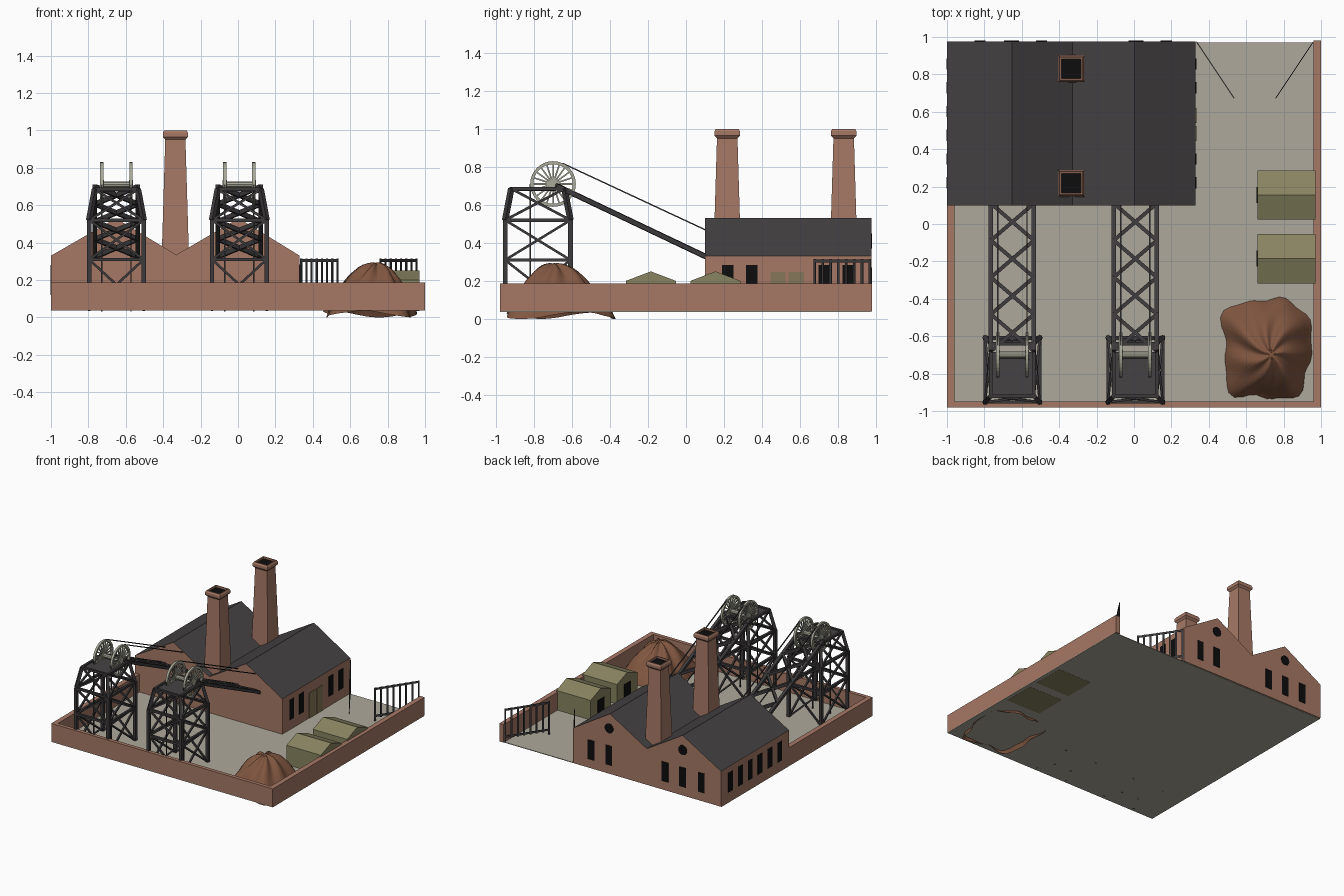
import bpy, bmesh, math
from mathutils import Vector, Matrix

if "Cube" in bpy.data.objects:
    bpy.data.objects.remove(bpy.data.objects["Cube"])


def material(name, r, g, b):
    m = bpy.data.materials.new(name)
    m.diffuse_color = (r, g, b, 1)
    m.use_nodes = True
    m.node_tree.nodes["Principled BSDF"].inputs["Base Color"].default_value = m.diffuse_color
    return m


BRICK = material("brick", .38, .19, .13)
SLATE = material("roof_slate", .061, .055, .057)
STEEL = material("dark_steel", .047, .042, .045)
GROUND = material("pale_ground", .42, .395, .325)
KHAKI = material("khaki", .25, .23, .12)
PALE = material("pale_metal", .40, .40, .32)
EARTH = material("brown_earth", .22, .095, .052)
BLACK = material("black", .004, .004, .004)
DOOR = material("door_olive", .24, .19, .10)


def finish(name, bm, *mats):
    bmesh.ops.recalc_face_normals(bm, faces=bm.faces)
    me = bpy.data.meshes.new(name)
    bm.to_mesh(me)
    bm.free()
    for m in mats:
        me.materials.append(m)
    ob = bpy.data.objects.new(name, me)
    bpy.context.collection.objects.link(ob)
    return ob


def box(bm, x0, x1, y0, y1, z0, z1):
    mid = Vector((x0 + x1, y0 + y1, z0 + z1)) / 2
    bmesh.ops.create_cube(bm, size=1, matrix=Matrix.Translation(mid)
                          @ Matrix.Diagonal((x1 - x0, y1 - y0, z1 - z0, 1)))


def bar(bm, p, q, w, h=None):
    p, q = Vector(p), Vector(q)
    d = q - p
    bmesh.ops.create_cube(bm, size=1, matrix=Matrix.Translation((p + q) / 2)
                          @ d.to_track_quat('Z', 'Y').to_matrix().to_4x4()
                          @ Matrix.Diagonal((w, h or w, d.length, 1)))


def prism(bm, profile, offset):
    """Extrude a closed polygon by an offset."""
    f = bm.faces.new([bm.verts.new(p) for p in profile])
    new = bmesh.ops.extrude_face_region(bm, geom=[f])["geom"]
    bmesh.ops.translate(bm, vec=offset, verts=[v for v in new if isinstance(v, bmesh.types.BMVert)])


def roofed(name, profile, offset, wall, roof):
    """Prism whose upward faces get the roof colour."""
    bm = bmesh.new()
    prism(bm, profile, offset)
    bmesh.ops.recalc_face_normals(bm, faces=bm.faces)
    for f in bm.faces:
        f.material_index = 1 if f.normal.z > .3 else 0
    return finish(name, bm, wall, roof)


# ground slab and yard walls
bm = bmesh.new()
box(bm, -1, 1, -.98, .97, .036, .041)
finish("ground", bm, GROUND)
bm = bmesh.new()
box(bm, -1, -.96, -.95, .1, .04, .187)
box(bm, .96, 1, -.95, .98, .04, .187)
box(bm, -1, 1, -.98, -.95, .04, .187)
finish("yard_wall", bm, BRICK)

# twin-gabled engine house
prof = [(-1, .04), (.33, .04), (.33, .33), (.003, .53), (-.33, .335), (-.653, .53), (-1, .33)]
roofed("engine_house", [(x, .1, z) for x, z in prof], (0, .877, 0), BRICK, SLATE)

# windows on the sides and back
bm = bmesh.new()
side_y = [.22 + .127 * i for i in range(6)]
for i, y in enumerate(side_y):
    box(bm, -1.002, -.997, y - .03, y + .03, .12, .28)
    if i not in (2, 3):
        box(bm, .327, .333, y - .03, y + .03, .12, .283)
for x in (.172, .013, -.495, -.655, -.823):
    box(bm, x - .03, x + .03, .974, .98, .11, .27)
for x in (.01, -.655):
    bmesh.ops.create_cone(bm, cap_ends=True, segments=12, radius1=.04, radius2=.04, depth=.006,
                          matrix=Matrix.Translation((x, .977, .41)) @ Matrix.Rotation(math.pi / 2, 4, 'X'))
finish("windows", bm, BLACK)
bm = bmesh.new()
box(bm, .327, .334, .445, .525, .04, .247)
box(bm, .327, .334, .54, .62, .04, .247)
finish("double_door", bm, DOOR)

# tapered chimneys, lofted from square rings (height, half width)
for i, y in enumerate((.217, .83)):
    bm = bmesh.new()
    prev = None
    for z, h in ((.32, .073), (.95, .054), (.965, .067), (.988, .067), (1, .06), (1, .052), (.985, .052)):
        ring = [bm.verts.new((-.335 + sx * h, y + sy * h, z))
                for sx, sy in ((-1, -1), (1, -1), (1, 1), (-1, 1))]
        if prev:
            for k in range(4):
                bm.faces.new((prev[k], prev[(k + 1) % 4], ring[(k + 1) % 4], ring[k]))
        prev = ring
    bm.faces.new(prev).material_index = 1
    finish(f"chimney_{i + 1}", bm, BRICK, BLACK)

# winding towers
WY, WZ, WR = -.70, .71, .12            # wheel centre and radius
LEVELS = [(.04, .146, .172), (.31, .146, .172), (.52, .146, .172), (.685, .115, .14)]
TY = -.78
SIGNS = ((-1, -1), (1, -1), (1, 1), (-1, 1))


def tower(cx, tag):
    # legs, level rings and cross bracing
    bm = bmesh.new()
    rings = [[Vector((cx + sx * hx, TY + sy * hy, z)) for sx, sy in SIGNS] for z, hx, hy in LEVELS]
    for lv, (a, b) in enumerate(zip(rings, rings[1:])):
        for k in range(4):
            n = (k + 1) % 4
            bar(bm, a[k], b[k], .024)
            bar(bm, b[k], b[n], .018)
            bar(bm, a[k], b[n], .013)
            bar(bm, a[n], b[k], .013)
    finish(f"tower_frame_{tag}", bm, STEEL)
    bm = bmesh.new()
    box(bm, cx - .115, cx + .115, -.915, -.685, .672, .684)
    finish(f"tower_deck_{tag}", bm, SLATE)

    # sloping back stay with X lacing
    bm = bmesh.new()
    top, foot = Vector((cx, -.68, .70)), Vector((cx, .11, .325))
    side = Vector((.115, 0, 0))
    for s in (-1, 1):
        bar(bm, top + s * side, foot + s * side, .024)
    for i in range(4):
        p, q = top.lerp(foot, i / 4), top.lerp(foot, (i + 1) / 4)
        bar(bm, p - side, q + side, .02, .024)
        bar(bm, p + side, q - side, .02, .024)
    finish(f"back_stay_{tag}", bm, STEEL)

    # spoked wheels on a shared axle
    bm = bmesh.new()
    turn = Matrix.Rotation(math.pi / 2, 4, 'Y')

    def drum(x, r, depth, seg):
        bmesh.ops.create_cone(bm, cap_ends=True, segments=seg, radius1=r, radius2=r, depth=depth,
                              matrix=Matrix.Translation((x, WY, WZ)) @ turn)
    drum(cx, .018, .16, 10)
    for s in (-1, 1):
        x = cx + s * .078
        drum(x, .026, .022, 12)
        loops = []
        for k in range(32):
            a = math.tau * k / 32
            c, d = math.cos(a), math.sin(a)
            loops.append([bm.verts.new((x + dx, WY + r * c, WZ + r * d))
                          for dx, r in ((-.009, .104), (.009, .104), (.009, WR), (-.009, WR))])
        for k in range(32):
            a, b = loops[k], loops[(k + 1) % 32]
            for j in range(4):
                bm.faces.new((a[j], a[(j + 1) % 4], b[(j + 1) % 4], b[j]))
        for k in range(20):
            a = math.tau * k / 20
            v = Vector((0, math.cos(a), math.sin(a)))
            c = Vector((x, WY, WZ))
            bar(bm, c + v * .02, c + v * .107, .008)
    finish(f"winding_wheels_{tag}", bm, PALE)

    # hoisting cables: wheel to engine house, wheel down the shaft
    bm = bmesh.new()
    for s in (-1, 1):
        x = cx + s * .078
        bar(bm, (x, WY + .05, WZ + .109), (x, .11, .465), .007)
        bar(bm, (x, WY - WR, WZ), (x, WY - WR, .032), .007)
    finish(f"cables_{tag}", bm, STEEL)


tower(-.65, "left")
tower(.007, "right")

# two small gabled huts with doors
for i, y in enumerate((.155, -.185)):
    w = .132
    prof = [(y - w, .035), (y + w, .035), (y + w, .2), (y, .25), (y - w, .2)]
    roofed(f"hut_{i + 1}", [(.66, a, z) for a, z in prof], (.31, 0, 0), KHAKI, KHAKI)
    bm = bmesh.new()
    box(bm, .656, .662, y - .042, y + .042, .042, .165)
    finish(f"hut_door_{i + 1}", bm, BLACK)

# open gate leaves
for tag, hx, s in (("left", .335, 1), ("right", .958, -1)):
    bm = bmesh.new()
    a, d = Vector((hx, .973, 0)), Vector((s * .2, -.3, 0))
    tilt = Matrix.Rotation(math.atan2(d.y, d.x), 4, 'Z')
    length, n = d.length, 8
    for k in range(n):
        u = .006 + (length - .012) * k / (n - 1)
        box(bm, u - .007, u + .007, -.002, .002, .045 if k in (0, n - 1) else .07, .315)
    for z in (.085, .305):
        box(bm, 0, length, -.002, .002, z - .008, z + .008)
    bm.transform(Matrix.Translation(a) @ tilt)
    finish(f"gate_{tag}", bm, STEEL)

# spoil heap: rings of a rounded square, with wavy gullies
bm = bmesh.new()
N, R = 48, 12
peak = bm.verts.new((.735, -.70, .292))
prev = None
for r in range(1, R + 1):
    t = r / R
    ring = []
    for k in range(N):
        a = math.tau * k / N
        c, s = math.cos(a), math.sin(a)
        sq = (abs(c) ** 4 + abs(s) ** 4) ** -.25
        edge = 1 + .05 * math.sin(5 * a + 1) * t - .04 * (1 + math.sin(9 * a)) * t
        x = .735 - .025 * t + .25 * t * c * sq * edge
        y = -.70 + .035 * t + .285 * t * s * sq * edge
        z = .02 + .272 * (1 - t ** 1.7) + .022 * math.sin(7 * a + 4 * t) * math.sin(math.pi * t)
        if r == R:
            z = .018 + .018 * math.sin(3 * a + .5)
        ring.append(bm.verts.new((min(x, .957), max(y, -.948), z)))
    for k in range(N):
        n = (k + 1) % N
        if prev:
            bm.faces.new((prev[k], ring[k], ring[n], prev[n]))
        else:
            bm.faces.new((peak, ring[k], ring[n]))
    prev = ring
for f in bm.faces:
    f.smooth = True
finish("spoil_heap", bm, EARTH)
